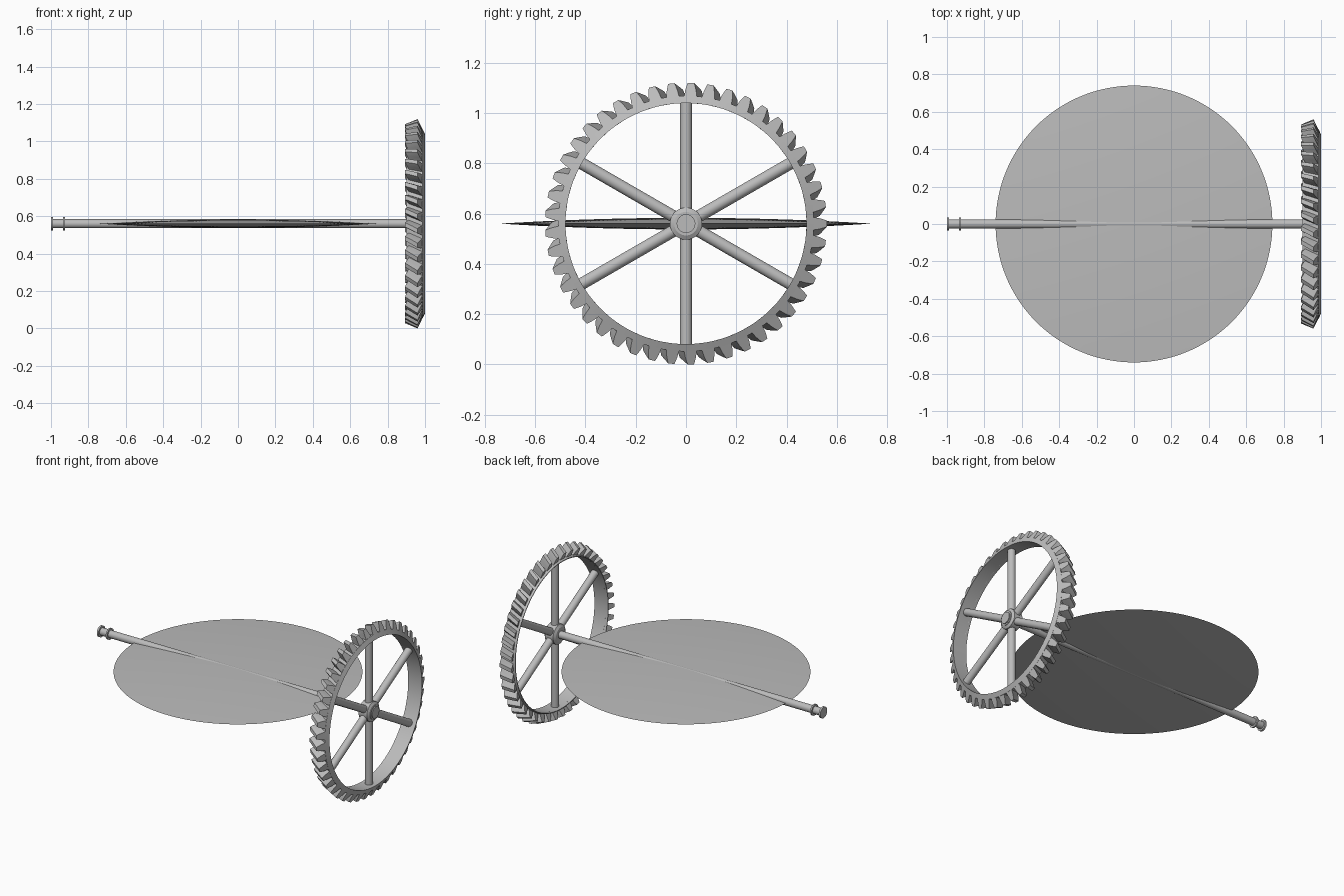
import bpy, bmesh, math
from mathutils import Vector, Matrix

if "Cube" in bpy.data.objects:
    bpy.data.objects.remove(bpy.data.objects["Cube"], do_unlink=True)

AXLE_Z = 0.56      # height of the axle
TEETH = 45
TWIST = 0.06       # spiral of each tooth, radians

grey = bpy.data.materials.new("plain grey")
grey.use_nodes = True
grey.diffuse_color = (0.5, 0.5, 0.5, 1)
grey.node_tree.nodes["Principled BSDF"].inputs["Base Color"].default_value = (0.5, 0.5, 0.5, 1)


def finish(name, bm, angle=30):
    """Turn a bmesh into a shaded object on the axle line."""
    bmesh.ops.remove_doubles(bm, verts=bm.verts, dist=1e-5)
    bmesh.ops.recalc_face_normals(bm, faces=bm.faces)
    mesh = bpy.data.meshes.new(name)
    bm.to_mesh(mesh)
    bm.free()
    mesh.materials.append(grey)
    obj = bpy.data.objects.new(name, mesh)
    obj.location.z = AXLE_Z
    bpy.context.collection.objects.link(obj)
    bpy.ops.object.select_all(action="DESELECT")
    obj.select_set(True)
    bpy.context.view_layer.objects.active = obj
    bpy.ops.object.shade_smooth_by_angle(angle=math.radians(angle))
    return obj


def lathe(name, profile, axis="X", steps=48, closed=False):
    """Spin (position along axis, radius) points around the axis."""
    bm = bmesh.new()
    if axis == "X":
        pts = [Vector((a, r, 0)) for a, r in profile]
        direction = Vector((1, 0, 0))
    else:
        pts = [Vector((r, 0, a)) for a, r in profile]
        direction = Vector((0, 0, 1))
    verts = [bm.verts.new(p) for p in pts]
    edges = [bm.edges.new(pair) for pair in zip(verts, verts[1:])]
    if closed:
        edges.append(bm.edges.new((verts[-1], verts[0])))
    bmesh.ops.spin(bm, geom=verts + edges, cent=(0, 0, 0), axis=direction,
                   angle=math.tau, steps=steps, use_merge=True)
    return finish(name, bm)


# Thin lens-shaped disc
R, H, N = 0.74, 0.023, 16
upper = [(H * (1 - (i / N) ** 2), R * i / N) for i in range(N + 1)]
lower = [(-a, r) for a, r in reversed(upper[:-1])]
lathe("disc", upper + lower, axis="Z", steps=128)

# Axle with two collars at its free end
lathe("axle", [(-1, 0), (-1, 0.036), (-0.988, 0.036), (-0.988, 0.024),
               (-0.936, 0.024), (-0.936, 0.036), (-0.926, 0.036),
               (-0.926, 0.024), (0.95, 0.024), (0.95, 0)])

# Wheel hub with stepped end cap
lathe("hub", [(0.91, 0), (0.91, 0.047), (0.92, 0.064), (0.98, 0.064),
              (0.99, 0.047), (0.994, 0.047), (0.994, 0.037), (1, 0.037), (1, 0)])

# Bevelled rim
lathe("rim", [(0.9, 0.479), (0.9, 0.484), (0.986, 0.508), (1, 0.479)],
      steps=TEETH * 2, closed=True)

# Six round spokes
bm = bmesh.new()
for k in range(6):
    turn = Matrix.Rotation(math.tau * k / 6, 4, "X")
    place = turn @ Matrix.Translation((0.95, 0, 0.265))
    bmesh.ops.create_cone(bm, cap_ends=True, segments=24, radius1=0.024,
                          radius2=0.024, depth=0.44, matrix=place)
finish("spokes", bm)

# Spiral bevel teeth: curved flank given as (height, half width)
FLANK = [(-0.1, 0.030), (0.08, 0.026), (0.45, 0.022), (0.8, 0.016), (1.0, 0.012)]
SECTION = FLANK + [(h, -w) for h, w in reversed(FLANK)]
TOE_ROOT, TOE_TIP = Vector((0.915, 0.484)), Vector((0.893, 0.532))
HEEL_ROOT, HEEL_TIP = Vector((0.986, 0.506)), Vector((0.960, 0.560))
SLICES = 3

bm = bmesh.new()
for k in range(TEETH):
    rings = []
    for s in range(SLICES + 1):
        t = s / SLICES
        root = TOE_ROOT.lerp(HEEL_ROOT, t)
        tip = TOE_TIP.lerp(HEEL_TIP, t)
        centre = math.tau * k / TEETH - TWIST * (1 - t)
        ring = []
        for h, w in SECTION:
            x, r = root.lerp(tip, h) if h >= 0 else root + (tip - root) * h
            a = centre + w / 0.54
            ring.append(bm.verts.new((x, r * math.cos(a), r * math.sin(a))))
        rings.append(ring)
    for low, high in zip(rings, rings[1:]):
        for i in range(len(SECTION)):
            j = (i + 1) % len(SECTION)
            bm.faces.new((low[i], low[j], high[j], high[i]))
    bm.faces.new(rings[0])
    bm.faces.new(rings[-1])
finish("gear_teeth", bm)
